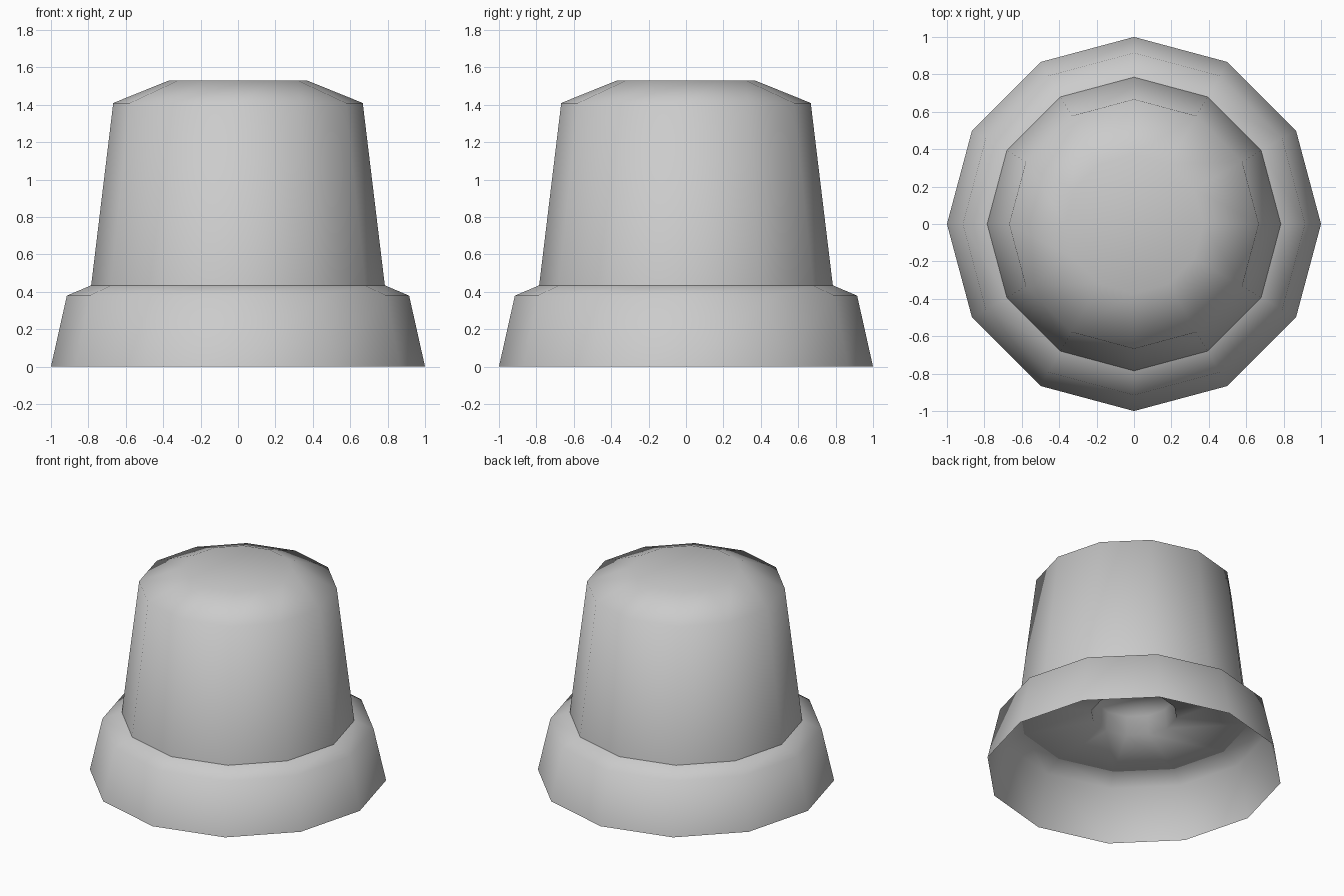
import bpy, bmesh
from math import cos, sin, pi

if "Cube" in bpy.data.objects:
    bpy.data.objects.remove(bpy.data.objects["Cube"])

SIDES = 12


def lathe(name, profile, cap=False):
    """Spin (radius, z) points into a smooth 12-sided shell."""
    bm = bmesh.new()
    rings = [[bm.verts.new((r * cos(2 * pi * i / SIDES), r * sin(2 * pi * i / SIDES), z))
              for i in range(SIDES)] for r, z in profile]
    for a, b in zip(rings, rings[1:]):
        for i in range(SIDES):
            j = (i + 1) % SIDES
            bm.faces.new((a[i], a[j], b[j], b[i]))
    if cap:
        bm.faces.new(rings[-1])
    for f in bm.faces:
        f.smooth = True
    mesh = bpy.data.meshes.new(name)
    bm.to_mesh(mesh)
    bm.free()
    obj = bpy.data.objects.new(name, mesh)
    bpy.context.collection.objects.link(obj)
    return obj


# Flared open skirt with its sloping ledge
lathe("skirt", [(1.0, 0), (0.915, 0.38), (0.785, 0.435)])

# Tapered body with chamfered, flat top
lathe("body", [(0.785, 0.435), (0.667, 1.41), (0.37, 1.53)], cap=True)

# Underside plate with a shallow central socket (normals face down)
plate = lathe("underside_plate", [(0.785, 0.435), (0.29, 0.435), (0.27, 0.57)], cap=True)
plate.data.flip_normals()
